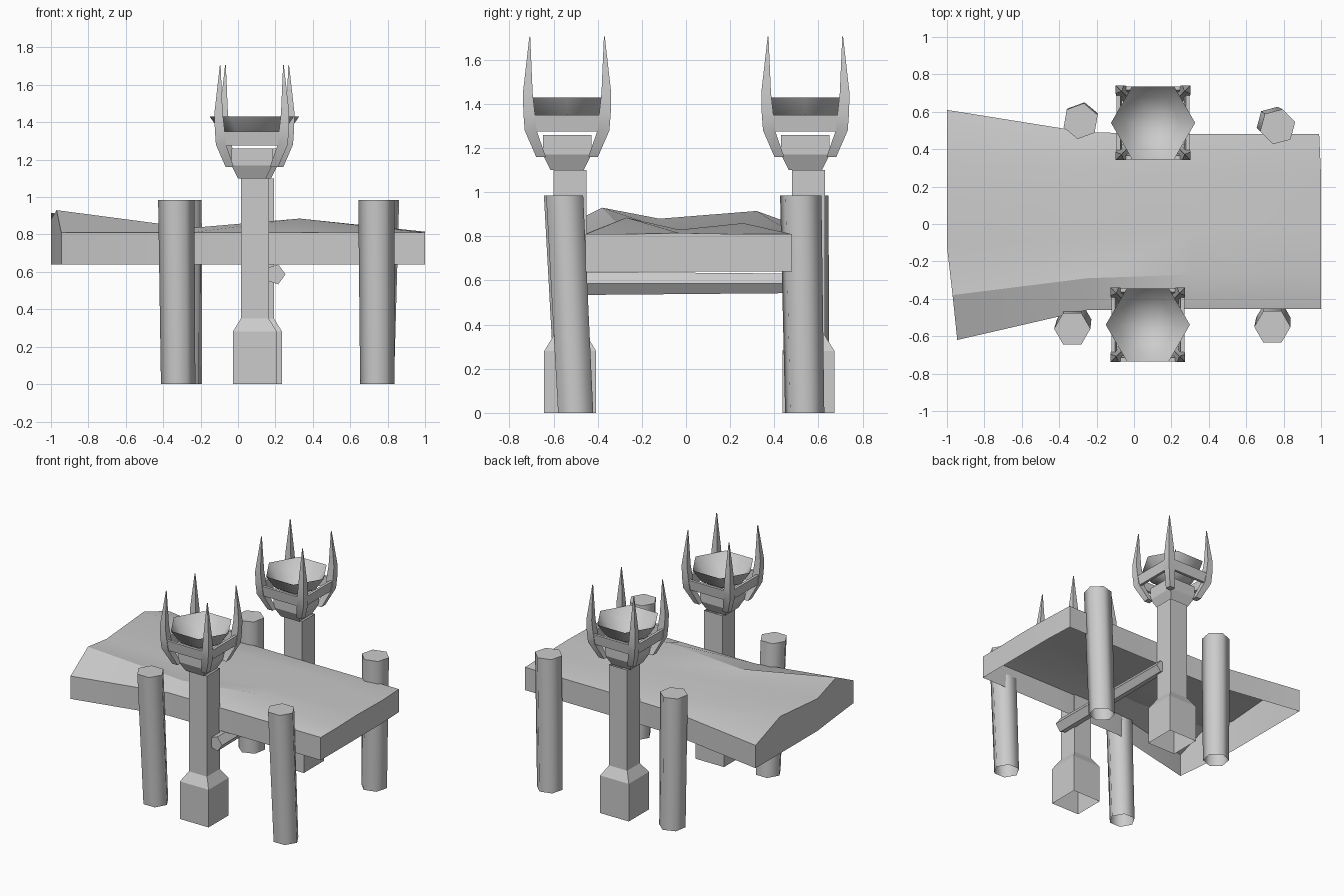
import bpy, bmesh
from math import radians, cos, sin, sqrt

if "Cube" in bpy.data.objects:
    bpy.data.objects.remove(bpy.data.objects["Cube"])

grey = bpy.data.materials.new("stone_grey")
grey.use_nodes = True
grey.diffuse_color = (0.6, 0.6, 0.6, 1)
grey.node_tree.nodes["Principled BSDF"].inputs["Base Color"].default_value = (0.6, 0.6, 0.6, 1)


def finish(name, bm, angle, fix_normals=True):
    """Turn a bmesh into a shaded object."""
    bmesh.ops.remove_doubles(bm, verts=bm.verts, dist=0.0001)
    if fix_normals:
        bmesh.ops.recalc_face_normals(bm, faces=bm.faces)
    mesh = bpy.data.meshes.new(name)
    bm.to_mesh(mesh)
    bm.free()
    mesh.materials.append(grey)
    obj = bpy.data.objects.new(name, mesh)
    bpy.context.collection.objects.link(obj)
    bpy.ops.object.select_all(action='DESELECT')
    obj.select_set(True)
    bpy.context.view_layer.objects.active = obj
    bpy.ops.object.shade_smooth_by_angle(angle=radians(angle))
    return obj


def loft(bm, sections, sides, turn=0, cap_start=False, cap_end=False):
    """Skin regular polygons given as (x, y, z, radius)."""
    rings = []
    for x, y, z, r in sections:
        angles = [radians(turn + 360 * i / sides) for i in range(sides)]
        rings.append([bm.verts.new((x + r * cos(a), y + r * sin(a), z)) for a in angles])
    for low, high in zip(rings, rings[1:]):
        for i in range(sides):
            j = (i + 1) % sides
            bm.faces.new((low[i], low[j], high[j], high[i]))
    if cap_start:
        bm.faces.new(rings[0][::-1])
    if cap_end:
        bm.faces.new(rings[-1])


def square(bm, x, y, profile, **caps):
    """Skin axis-aligned squares given as (z, half width)."""
    loft(bm, [(x, y, z, h * sqrt(2)) for z, h in profile], 4, 45, **caps)


# Platform: undulating top with a skirt, open underneath
rows = [
    [(-0.945, -0.62, .81), (-0.97, -0.38, .93), (-1, -0.12, .88), (-1, 0.32, .915), (-1, 0.61, .81)],
    [(-0.25, -0.46, .81), (-0.25, -0.29, .835), (-0.25, -0.07, .825), (-0.25, 0.27, .835), (-0.25, 0.49, .81)],
    [(0.33, -0.455, .81), (0.33, -0.27, .885), (0.33, -0.03, .83), (0.33, 0.26, .86), (0.33, 0.48, .81)],
    [(1, -0.455, .81), (1, -0.27, .81), (1, -0.03, .815), (1, 0.26, .81), (0.99, 0.48, .81)],
]
bm = bmesh.new()
grid = [[bm.verts.new(p) for p in row] for row in rows]
for a, b in zip(grid, grid[1:]):
    for j in range(len(a) - 1):
        bm.faces.new((a[j], b[j], b[j + 1], a[j + 1]))
rim = [e for e in bm.edges if e.is_boundary]
skirt = bmesh.ops.extrude_edge_only(bm, edges=rim)["geom"]
for v in skirt:
    if isinstance(v, bmesh.types.BMVert):
        v.co.z = 0.64
finish("platform", bm, 20)

# Leaning posts: top centre, bottom centre, rotation
posts = {
    "front_right_post": ((-0.33, -0.56), (-0.32, -0.51), 0),
    "front_left_post": ((0.74, -0.55), (0.745, -0.50), 0),
    "back_right_post": ((-0.285, 0.55), (-0.28, 0.56), 20),
    "back_left_post": ((0.768, 0.52), (0.745, 0.538), 15),
}
for name, (top, bottom, turn) in posts.items():
    bm = bmesh.new()
    loft(bm, [(*bottom, 0, 0.092), (*top, 0.985, 0.097)], 6, turn, cap_end=True)
    finish(name, bm, 65)

# Brazier towers
for side, x, y in (("front", 0.09, -0.525), ("back", 0.118, 0.555)):
    hx, hy = x - 0.016, y - 0.014

    # Pillar with a wide foot and a flared capital
    bm = bmesh.new()
    square(bm, x, y, [(0, 0.118), (0.28, 0.118), (0.35, 0.075), (1.1, 0.075)])
    square(bm, hx, hy, [(1.1, 0.075), (1.17, 0.11), (1.26, 0.11)], cap_end=True)
    finish(side + "_pillar", bm, 20)

    # Square band around the bowl
    bm = bmesh.new()
    square(bm, hx, hy, [(1.275, 0.185), (1.35, 0.195), (1.35, 0.175), (1.275, 0.165), (1.275, 0.185)])
    finish(side + "_band", bm, 20)

    # Four corner claws rising to points
    bm = bmesh.new()
    for sx in (-1, 1):
        for sy in (-1, 1):
            claw = [(1.16, .118, .022), (1.28, .165, .027), (1.36, .172, .026), (1.45, .178, .022), (1.705, .169, .002)]
            loft(bm, [(hx + sx * c, hy + sy * c, z, h * sqrt(2)) for z, c, h in claw],
                 4, 45, cap_start=True, cap_end=True)
    finish(side + "_claws", bm, 20)

    # Hexagonal bowl, open at the top
    bm = bmesh.new()
    loft(bm, [(hx, hy, 1.28, 0.06), (hx, hy, 1.33, 0.155), (hx, hy, 1.43, 0.225)], 6, cap_start=True)
    finish(side + "_bowl", bm, 65)

# Five-sided beam joining the towers
bm = bmesh.new()
loft(bm, [(0, 0, -0.55, 0.056), (0, 0, 0.54, 0.046)], 5, 0, cap_start=True, cap_end=True)
for v in bm.verts:
    v.co = (v.co.x + 0.198, v.co.z, 0.587 - v.co.y)
finish("cross_beam", bm, 30)
